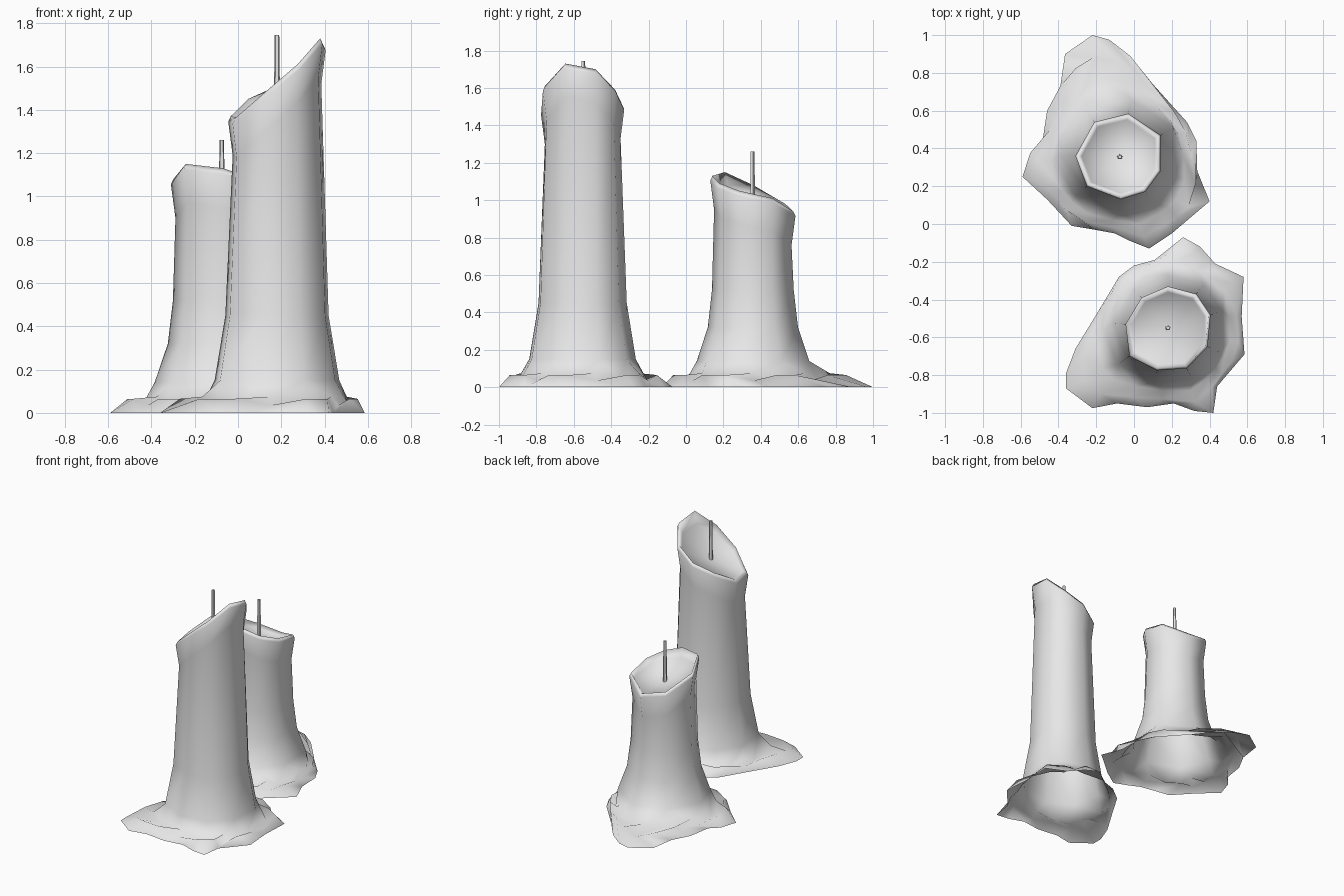
import bpy, bmesh, math
from mathutils import Vector

if "Cube" in bpy.data.objects:
    bpy.data.objects.remove(bpy.data.objects["Cube"])

TAU = 2 * math.pi


def material(name, rgb):
    m = bpy.data.materials.new(name)
    m.diffuse_color = (*rgb, 1)
    m.use_nodes = True
    m.node_tree.nodes["Principled BSDF"].inputs["Base Color"].default_value = m.diffuse_color
    return m


wax = material("pale grey wax", (0.8, 0.8, 0.8))


def bridge(bm, lo, up, c):
    """Skin two closed rings around centre c, whatever their point counts."""
    ang = lambda v: math.atan2(v.co.y - c[1], v.co.x - c[0])
    lo, up = sorted(lo, key=ang), sorted(up, key=ang)
    n, m = len(lo), len(up)
    if n == m:
        for i in range(n):
            k = (i + 1) % n
            bm.faces.new((lo[i], lo[k], up[k], up[i]))
        return
    a = [ang(v) for v in lo]
    b = [ang(v) for v in up]
    a.append(a[0] + TAU)
    b.append(b[0] + TAU)
    i = j = 0
    while i < n or j < m:
        if j == m or (i < n and a[i] + a[i + 1] <= b[j] + b[j + 1]):
            bm.faces.new((lo[i], lo[(i + 1) % n], up[j % m]))
            i += 1
        else:
            bm.faces.new((lo[i % n], up[(j + 1) % m], up[j]))
            j += 1


def radius_at(outline, c, t):
    """Radius of the puddle outline at angle t."""
    pts = sorted((math.atan2(y - c[1], x - c[0]) % TAU, math.hypot(x - c[0], y - c[1]))
                 for x, y in outline)
    pts = [(pts[-1][0] - TAU, pts[-1][1])] + pts + [(pts[0][0] + TAU, pts[0][1])]
    t %= TAU
    for (t0, r0), (t1, r1) in zip(pts, pts[1:]):
        if t0 <= t <= t1:
            return r0 + (r1 - r0) * (t - t0) / max(t1 - t0, 1e-6)


def candle(name, c, rim, body, outline, pits, floor_z, wick_top):
    bm = bmesh.new()
    C = Vector((c[0], c[1], 0))
    base_r = 0.225 * body[0][1]

    def scaled(s, zf):
        return [bm.verts.new((c[0] + (x - c[0]) * s, c[1] + (y - c[1]) * s, zf(z)))
                for x, y, z in rim]

    # melted puddle: outline on the ground, then two rings with small pits
    rings = [[bm.verts.new((x, y, 0)) for x, y in outline]]
    pits = sorted(math.radians(p) % TAU for p in pits)
    for f, z_ridge, z_pit in ((0.7, 0.035, 0.065), (0.35, 0.075, 0.04)):
        ring = []
        for k, p in enumerate(pits):
            nxt = pits[k + 1] if k + 1 < len(pits) else pits[0] + TAU
            for t, z in ((p - 0.15, z_pit), (p + 0.15, z_pit), ((p + nxt) / 2, z_ridge)):
                r = base_r + (radius_at(outline, c, t) - base_r) * f
                ring.append(bm.verts.new((c[0] + r * math.cos(t), c[1] + r * math.sin(t), z)))
        rings.append(ring)
    # column
    for z, s in body:
        rings.append(scaled(s, lambda _, z=z: z))
    # neck, flared slanted rim, lip and hollow
    rings.append(scaled(0.91, lambda z: z - 0.18))
    rings.append(scaled(1.0, lambda z: z - 0.025))
    rings.append(scaled(0.95, lambda z: z))
    rings.append(scaled(0.86, lambda z: (z - 0.03) * 0.75 + floor_z * 0.25))
    for lo, up in zip(rings, rings[1:]):
        bridge(bm, lo, up, c)
    top = sorted(rings[-1], key=lambda v: math.atan2(v.co.y - c[1], v.co.x - c[0]))
    mid = bm.verts.new((c[0], c[1], floor_z))
    for i, v in enumerate(top):
        bm.faces.new((v, top[(i + 1) % len(top)], mid))
    for f in bm.faces:
        f.smooth = True
    me = bpy.data.meshes.new(name)
    bm.to_mesh(me)
    bm.free()
    me.materials.append(wax)
    bpy.context.collection.objects.link(bpy.data.objects.new(name, me))

    # wick
    h = wick_top - floor_z + 0.02
    bpy.ops.mesh.primitive_cone_add(vertices=5, radius1=0.015, radius2=0.011, depth=h,
                                    location=(c[0], c[1], wick_top - h / 2))
    w = bpy.context.object
    w.name = name + "_wick"
    w.data.materials.append(wax)


candle("tall_candle", (0.18, -0.55),
       [(0.405, -0.48, 1.70), (0.33, -0.37, 1.59), (0.18, -0.33, 1.51), (0.04, -0.39, 1.45),
        (-0.045, -0.53, 1.37), (-0.025, -0.70, 1.36), (0.12, -0.775, 1.48),
        (0.28, -0.765, 1.61), (0.39, -0.65, 1.73)],
       [(0.15, 1.28), (0.45, 1.06)],
       [(0.26, -0.07), (0.35, -0.12), (0.43, -0.21), (0.58, -0.28), (0.57, -0.49),
        (0.585, -0.69), (0.44, -0.86), (0.42, -1.0), (0.32, -0.99), (0.21, -0.95),
        (0.07, -0.97), (-0.09, -0.95), (-0.22, -0.975), (-0.36, -0.87), (-0.36, -0.79),
        (-0.31, -0.66), (-0.2, -0.48), (-0.08, -0.28), (0.0, -0.22), (0.11, -0.19)],
       [138, 80, 42, -20, -62, -127, -169], 1.46, 1.745)

candle("short_candle", (-0.075, 0.355),
       [(0.14, 0.28, 1.05), (0.14, 0.47, 1.01), (-0.03, 0.585, 0.94), (-0.21, 0.54, 0.98),
        (-0.31, 0.36, 1.08), (-0.25, 0.20, 1.15), (-0.07, 0.13, 1.13), (0.06, 0.17, 1.09)],
       [(0.14, 1.32), (0.32, 1.06), (0.52, 0.96)],
       [(-0.22, 1.0), (-0.13, 0.975), (-0.02, 0.89), (0.1, 0.74), (0.28, 0.54), (0.33, 0.44),
        (0.335, 0.28), (0.4, 0.12), (0.2, -0.05), (0.08, -0.13), (-0.02, -0.09), (-0.1, -0.05),
        (-0.21, -0.03), (-0.33, -0.01), (-0.46, 0.13), (-0.59, 0.25), (-0.55, 0.375),
        (-0.485, 0.435), (-0.46, 0.6), (-0.39, 0.73), (-0.365, 0.90)],
       [125, 82, 29, -28, -65, -128, -169], 0.96, 1.26)
